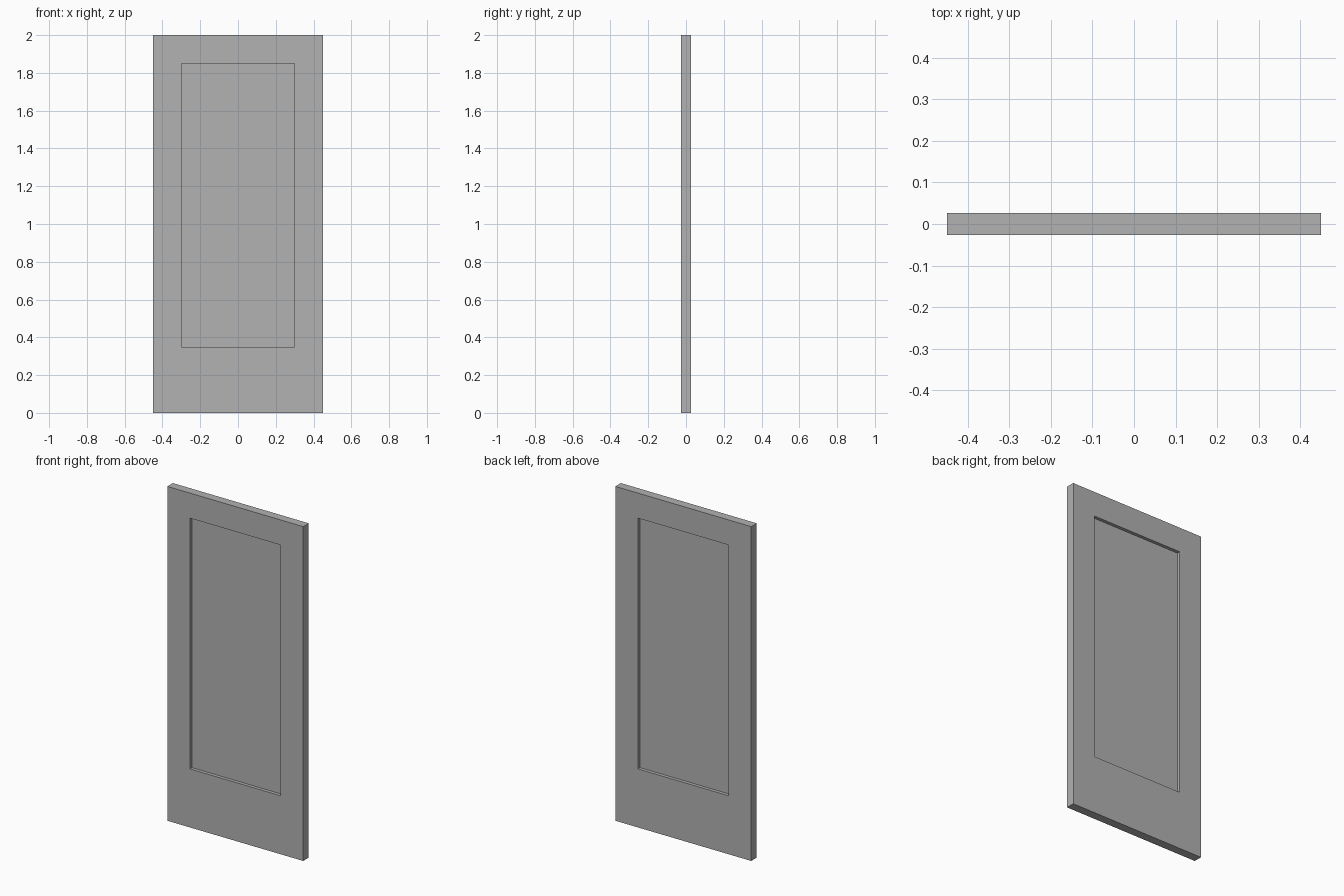
import bpy
import bmesh
from mathutils import Vector

cube = bpy.data.objects.get("Cube")
if cube:
    bpy.data.objects.remove(cube, do_unlink=True)

WIDTH, THICK, HEIGHT = 0.9, 0.052, 2.0
STILE, TOP_RAIL, BOTTOM_RAIL = 0.15, 0.15, 0.35
RECESS = 0.02

grey = bpy.data.materials.new("plain grey")
grey.use_nodes = True
colour = (0.445, 0.445, 0.445, 1)
grey.diffuse_color = colour
grey.node_tree.nodes["Principled BSDF"].inputs["Base Color"].default_value = colour

# Door slab
bm = bmesh.new()
bmesh.ops.create_cube(bm, size=1)
bmesh.ops.scale(bm, vec=(WIDTH, THICK, HEIGHT), verts=bm.verts)
bmesh.ops.translate(bm, vec=(0, 0, HEIGHT / 2), verts=bm.verts)

# Cut along the edges of the stiles and rails
cuts = [(Vector((x, 0, 0)), Vector((1, 0, 0)))
        for x in (STILE - WIDTH / 2, WIDTH / 2 - STILE)]
cuts += [(Vector((0, 0, z)), Vector((0, 0, 1)))
         for z in (BOTTOM_RAIL, HEIGHT - TOP_RAIL)]
for point, normal in cuts:
    bmesh.ops.bisect_plane(bm, geom=bm.verts[:] + bm.edges[:] + bm.faces[:],
                           plane_co=point, plane_no=normal)

# Sink the middle panel on the front and the back
bm.normal_update()
panels = []
for face in bm.faces:
    centre = face.calc_center_median()
    if (abs(face.normal.y) > 0.9 and abs(centre.x) < WIDTH / 2 - STILE
            and BOTTOM_RAIL < centre.z < HEIGHT - TOP_RAIL):
        panels.append(face)
for face in panels:
    normal = face.normal.copy()
    sunk = bmesh.ops.extrude_discrete_faces(bm, faces=[face])["faces"][0]
    bmesh.ops.translate(bm, vec=-normal * RECESS, verts=sunk.verts)
bmesh.ops.recalc_face_normals(bm, faces=bm.faces)

mesh = bpy.data.meshes.new("door")
bm.to_mesh(mesh)
bm.free()
mesh.materials.append(grey)
door = bpy.data.objects.new("door", mesh)
bpy.context.collection.objects.link(door)
